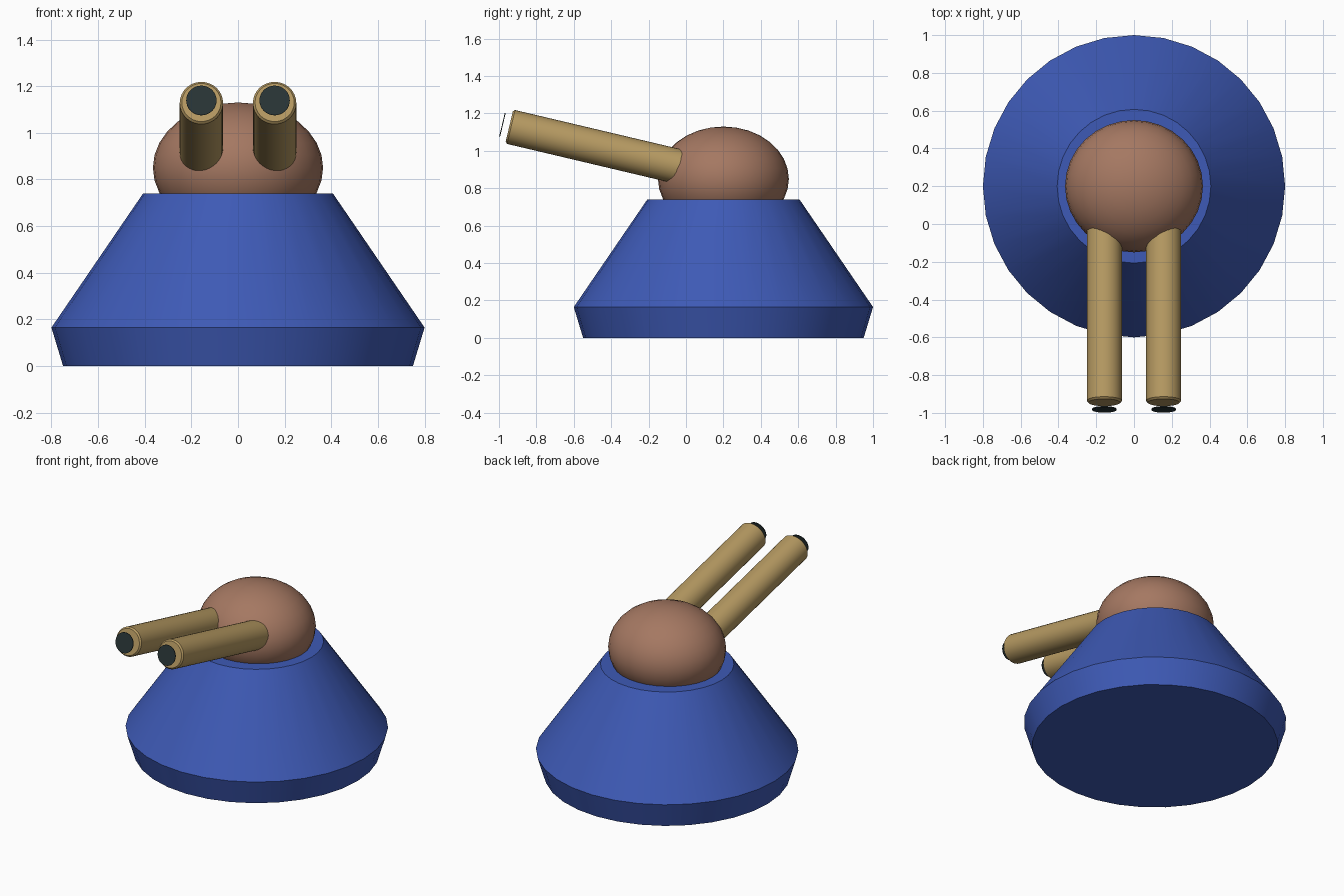
import bpy, bmesh, math
from mathutils import Vector, Matrix

if "Cube" in bpy.data.objects:
    bpy.data.objects.remove(bpy.data.objects["Cube"])


def material(name, rgb):
    m = bpy.data.materials.new(name)
    m.diffuse_color = (*rgb, 1.0)
    m.use_nodes = True
    m.node_tree.nodes["Principled BSDF"].inputs["Base Color"].default_value = m.diffuse_color
    return m


BLUE = material("blue", (0.048, 0.102, 0.468))
BROWN = material("brown", (0.376, 0.188, 0.122))
TAN = material("tan", (0.468, 0.323, 0.122))
DARK = material("dark", (0.021, 0.034, 0.035))


def finish(bm, name, mat):
    bmesh.ops.recalc_face_normals(bm, faces=bm.faces)
    me = bpy.data.meshes.new(name)
    bm.to_mesh(me)
    bm.free()
    me.materials.append(mat)
    ob = bpy.data.objects.new(name, me)
    bpy.context.collection.objects.link(ob)
    bpy.ops.object.select_all(action='DESELECT')
    ob.select_set(True)
    bpy.context.view_layer.objects.active = ob
    bpy.ops.object.shade_smooth_by_angle(angle=math.radians(30))
    return ob


def lathe(name, profile, mat, matrix, sides=32):
    """Closed solid of revolution from (radius, height) pairs."""
    bm = bmesh.new()
    rings = []
    for r, z in profile:
        rings.append([bm.verts.new(matrix @ Vector((
            r * math.cos(math.tau * i / sides),
            r * math.sin(math.tau * i / sides), z))) for i in range(sides)])
    for a, b in zip(rings, rings[1:]):
        for i in range(sides):
            j = (i + 1) % sides
            bm.faces.new((a[i], a[j], b[j], b[i]))
    bm.faces.new(rings[0])
    bm.faces.new(rings[-1])
    return finish(bm, name, mat)


CENTRE_Y = 0.2

# flared base
lathe("base", [(0.75, 0), (0.80, 0.165), (0.407, 0.74)], BLUE,
      Matrix.Translation((0, CENTRE_Y, 0)))

# flattened dome
bm = bmesh.new()
bmesh.ops.create_uvsphere(
    bm, u_segments=32, v_segments=16, radius=1,
    matrix=Matrix.Translation((0, CENTRE_Y, 0.85)) @ Matrix.Diagonal((0.365, 0.35, 0.28, 1)))
finish(bm, "dome", BROWN)

# twin barrels, tilted up, with dark muzzle discs just ahead of them
axis = Vector((0, -math.cos(math.radians(13.3)), math.sin(math.radians(13.3))))
turn = axis.to_track_quat('Z', 'Y').to_matrix().to_4x4()
for side, label in ((-1, "left"), (1, "right")):
    place = Matrix.Translation((side * 0.157, -0.945, 1.13)) @ turn
    lathe(label + "_barrel", [(0.093, -1.07), (0.093, -0.01), (0.084, 0)], TAN, place)
    lathe(label + "_muzzle", [(0.065, 0.035), (0.065, 0.04)], DARK, place)
